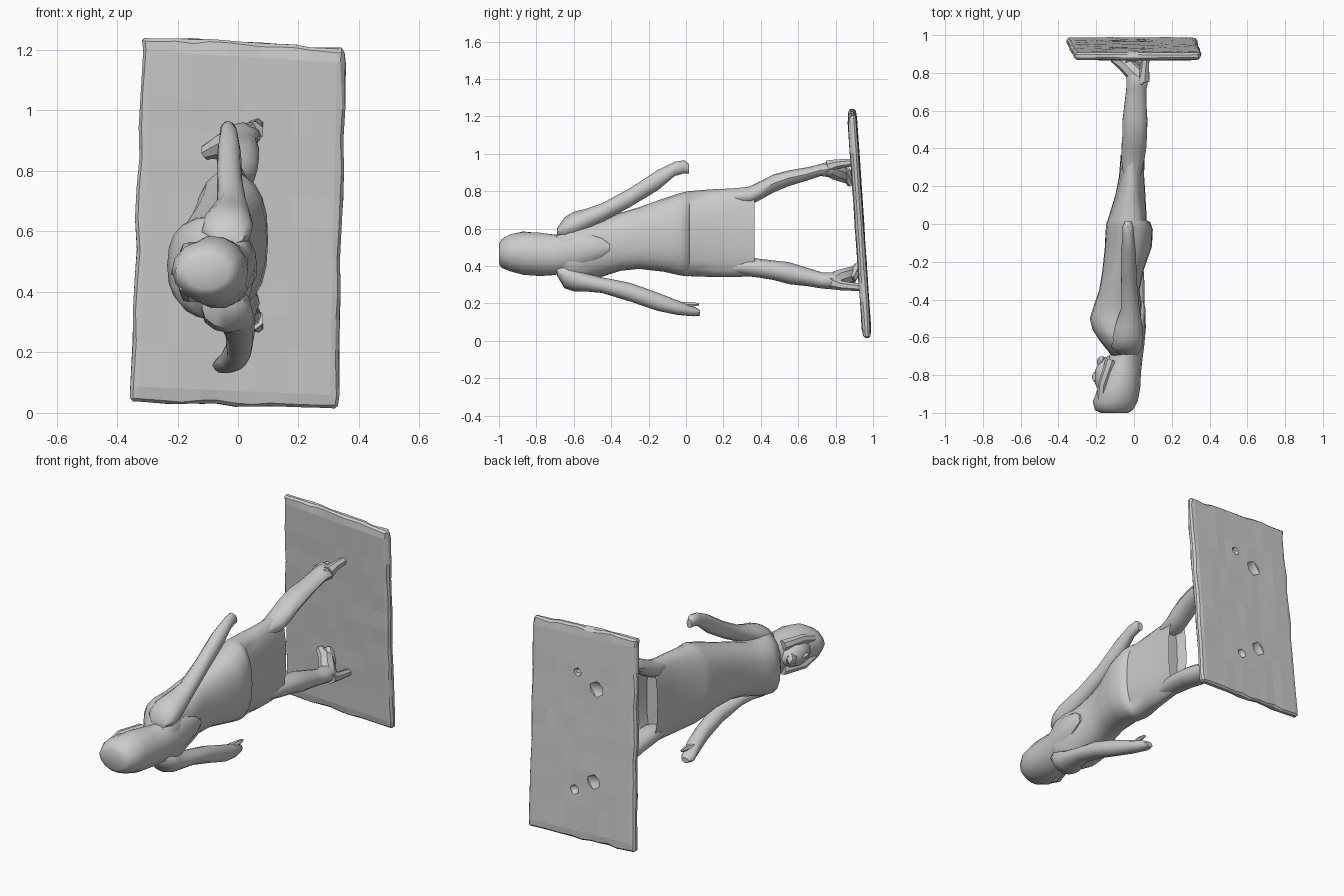
import bpy
import bmesh
import math
import random
from mathutils import Vector

random.seed(4)
if "Cube" in bpy.data.objects:
    bpy.data.objects.remove(bpy.data.objects["Cube"])

stone = bpy.data.materials.new("light_grey_stone")
stone.use_nodes = True
grey = (0.6, 0.6, 0.6, 1)
stone.diffuse_color = grey
stone.node_tree.nodes["Principled BSDF"].inputs["Base Color"].default_value = grey


def finish(name, bm, smooth=True):
    """Turn a bmesh into a shaded object."""
    bmesh.ops.recalc_face_normals(bm, faces=bm.faces[:])
    mesh = bpy.data.meshes.new(name)
    bm.to_mesh(mesh)
    bm.free()
    mesh.materials.append(stone)
    obj = bpy.data.objects.new(name, mesh)
    bpy.context.collection.objects.link(obj)
    if smooth:
        bpy.ops.object.select_all(action="DESELECT")
        obj.select_set(True)
        bpy.context.view_layer.objects.active = obj
        bpy.ops.object.shade_smooth_by_angle(angle=math.radians(42))
    return obj


def skin(bm, rings):
    """Bridge successive rings and cap both ends."""
    count = len(rings[0])
    for a, b in zip(rings, rings[1:]):
        for i in range(count):
            j = (i + 1) % count
            bm.faces.new((a[i], a[j], b[j], b[i]))
    return bm.faces.new(rings[0]), bm.faces.new(rings[-1])


def loft(name, sections, sides=14, square=1.0, hollow=0, rough=.002):
    """Sections hold y, then the x range and the z range of an oval."""
    bm = bmesh.new()
    rings = []
    for y, x0, x1, z0, z1 in sections:
        ring = []
        for i in range(sides):
            t = math.tau * i / sides
            c, s = math.cos(t), math.sin(t)
            c = math.copysign(abs(c) ** square, c) + random.uniform(-rough, rough) / (x1 - x0)
            s = math.copysign(abs(s) ** square, s) + random.uniform(-rough, rough) / (z1 - z0)
            ring.append(bm.verts.new(((x0 + x1 + (x1 - x0) * c) / 2, y,
                                      (z0 + z1 + (z1 - z0) * s) / 2)))
        rings.append(ring)
    end = skin(bm, rings)[1]
    if hollow:
        bmesh.ops.recalc_face_normals(bm, faces=bm.faces[:])
        bmesh.ops.inset_region(bm, faces=[end], thickness=0.015)
        bmesh.ops.translate(bm, verts=end.verts[:], vec=(0, -hollow, 0))
    return finish(name, bm)


def tube(name, points, radii, sides=8):
    """Round tube through a few points."""
    bm = bmesh.new()
    pts = [Vector(p) for p in points]
    rings = []
    for i, (p, r) in enumerate(zip(pts, radii)):
        d = pts[min(i + 1, len(pts) - 1)] - pts[max(i - 1, 0)]
        q = d.to_track_quat("Z", "Y")
        rings.append([bm.verts.new(p + q @ Vector(
            (r * math.cos(math.tau * k / sides), r * math.sin(math.tau * k / sides), 0)))
            for k in range(sides)])
    skin(bm, rings)
    return finish(name, bm)


def blob(name, centre, size, detail=2):
    """Faceted ellipsoid."""
    bm = bmesh.new()
    bmesh.ops.create_icosphere(bm, subdivisions=detail, radius=1)
    for v in bm.verts:
        v.co = Vector(c + s * k for c, s, k in zip(centre, size, v.co))
    return finish(name, bm)


# Torso with a full chest and the skirt flattening toward an open hem
loft("torso_and_skirt", [
    (-.71, -.11, .02, .41, .54), (-.67, -.14, .04, .36, .60),
    (-.62, -.18, .05, .305, .65), (-.56, -.22, .05, .31, .65),
    (-.50, -.235, .045, .33, .645), (-.44, -.215, .04, .345, .655),
    (-.35, -.185, .03, .375, .685), (-.25, -.168, .05, .385, .715),
    (-.12, -.155, .095, .37, .76), (-.03, -.15, .10, .35, .79),
    (.01, -.145, .085, .345, .80), (.02, -.14, .068, .345, .80),
    (.15, -.10, .06, .34, .81), (.25, -.08, .055, .34, .815),
    (.365, -.07, .055, .345, .825)],
    sides=20, square=.82, hollow=.06)

# Arms spread away from the body
loft("upper_arm_and_hand", [
    (-.69, -.08, .02, .56, .60), (-.65, -.12, .045, .54, .66),
    (-.60, -.12, .05, .55, .69), (-.54, -.10, .045, .585, .705),
    (-.45, -.07, .03, .635, .735), (-.30, -.07, .015, .715, .815),
    (-.15, -.07, .01, .805, .915), (-.06, -.06, 0, .88, .957),
    (-.01, -.06, -.005, .895, .965), (.015, -.05, -.015, .895, .945)], sides=12)
loft("lower_arm_and_hand", [
    (-.69, -.08, .02, .35, .40), (-.65, -.12, .045, .28, .42),
    (-.60, -.12, .05, .265, .40), (-.54, -.09, .055, .265, .365),
    (-.45, -.06, .055, .255, .34), (-.30, -.04, .055, .21, .31),
    (-.15, -.04, .045, .16, .257), (-.05, -.06, .03, .138, .217),
    (.04, -.085, 0, .13, .185), (.075, -.07, -.025, .135, .165)], sides=12)
tube("lower_thumb", [(-.03, -.02, .19), (-.02, .03, .195), (-.02, .07, .195)],
     [.02, .014, .007], 6)

# Legs from inside the skirt to the ankle
loft("upper_leg", [
    (.25, -.055, .035, .735, .80), (.34, -.068, .055, .725, .825),
    (.40, -.066, .064, .755, .855), (.47, -.062, .069, .795, .89),
    (.55, -.06, .071, .828, .912), (.65, -.048, .064, .858, .927),
    (.72, -.04, .066, .88, .945), (.77, -.04, .078, .875, .96),
    (.80, -.035, .06, .88, .95)], sides=12)
loft("lower_leg", [
    (.25, -.055, .035, .36, .43), (.34, -.068, .055, .345, .445),
    (.40, -.066, .064, .336, .438), (.47, -.062, .069, .325, .43),
    (.55, -.06, .071, .303, .42), (.65, -.048, .064, .292, .39),
    (.73, -.04, .066, .28, .365), (.79, -.04, .078, .275, .365),
    (.82, -.035, .06, .285, .355)], sides=12)

# Feet on raised heels, with toes and heel spikes meeting the plate
for name, ankle, ground, tilt in (("upper", (.02, .76, .92), .885, -1),
                                  ("lower", (.02, .78, .32), .92, 1)):
    x, y, z = ankle
    tube(name + "_foot",
         [(x + .04, y - .01, z - .01 * tilt), (x - .01, y + .03, z + .01 * tilt),
          (x - .07, ground - .035, z + .035 * tilt),
          (x - .13, ground - .005, z + .06 * tilt)],
         [.03, .048, .042, .024])
    tube(name + "_heel_spike",
         [(x + .03, y, z - .01 * tilt), (x + .035, y + .05, z - .025 * tilt),
          (x + .045, ground + .015, z - .035 * tilt)], [.036, .026, .02], 7)
    tube(name + "_toe_edge",
         [(x - .04, ground - .04, z + .01 * tilt), (x - .08, ground, z + .08 * tilt)],
         [.034, .024], 7)

# Head: hair hood, hanging hair, face and nose
loft("hair", [
    (-1.0, -.175, -.03, .41, .52), (-.985, -.205, -.005, .39, .545),
    (-.94, -.22, .02, .37, .57), (-.87, -.19, .033, .352, .585),
    (-.78, -.165, .038, .345, .58), (-.70, -.135, .045, .35, .57),
    (-.64, -.09, .055, .37, .585), (-.55, -.02, .062, .40, .58),
    (-.45, .02, .062, .45, .55), (-.41, .03, .05, .48, .52)], sides=14, rough=.005)
blob("face", (-.13, -.81, .465), (.08, .115, .075))
blob("nose", (-.205, -.81, .465), (.02, .03, .014), 1)
blob("chin", (-.17, -.73, .465), (.03, .035, .035), 1)
for side in (-1, 1):
    tube("face_hair_lock", [(-.175, -.95, .465 + .04 * side),
                            (-.165, -.85, .465 + .075 * side),
                            (-.12, -.72, .465 + .07 * side)],
         [.025, .025, .03], 7)

# Leaning plate with a chamfered, worn rim
bm = bmesh.new()
bmesh.ops.create_cube(bm, size=1)
long_edges = [e for e in bm.edges
              if abs(e.verts[0].co.y - e.verts[1].co.y) < .1]
bmesh.ops.subdivide_edges(bm, edges=long_edges, cuts=11, use_grid_fill=True)
for v in bm.verts:
    rim = max(abs(v.co.x), abs(v.co.z)) > .49
    # Draw the row next to the rim outward
    for axis in (0, 2):
        if .4 < abs(v.co[axis]) < .45:
            v.co[axis] = math.copysign(.46, v.co[axis])
    u, w, h = v.co.x + .5, v.co.y + .5, v.co.z + .5
    left, right = -.356 + .042 * h, .33 + .025 * h
    low, high = .04 - .03 * u, 1.245 - .04 * u
    depth = .15 + .75 * w if rim else w
    v.co = (left + (right - left) * u,
            .943 - .08 * h + .048 * depth + random.uniform(-.002, .002),
            low + (high - low) * h)
    if rim:
        v.co.x += random.uniform(-.007, .007)
        v.co.z += random.uniform(-.007, .007)
plate = finish("base_plate", bm, smooth=False)
bevel = plate.modifiers.new("worn_edge", "BEVEL")
bevel.width = .01
bevel.limit_method = "ANGLE"
bevel.angle_limit = math.radians(50)

# Pits in the back of the plate behind toes and heels
for x, y, z, r in ((-.075, .935, .90, .048), (.05, .93, .965, .026),
                   (-.08, .97, .375, .045), (.04, .975, .30, .03)):
    pit = blob("pit_cutter", (x, y, z), (r, .03, r), 1)
    pit.hide_render = True
    pit.hide_viewport = True
    cut = plate.modifiers.new("pit", "BOOLEAN")
    cut.operation = "DIFFERENCE"
    cut.object = pit
